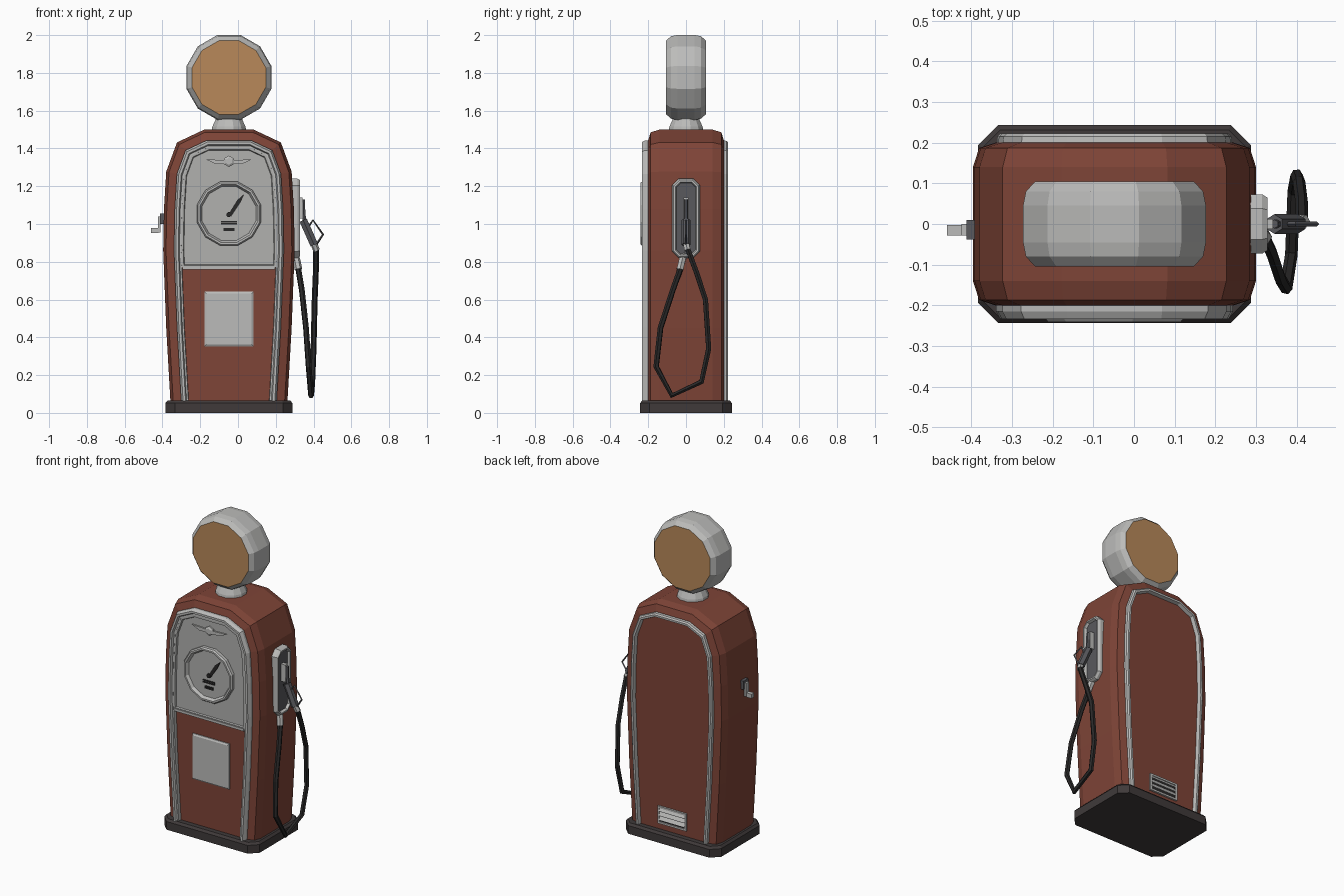
import bpy, bmesh, math
from mathutils import Vector

cube = bpy.data.objects.get("Cube")
if cube:
    bpy.data.objects.remove(cube, do_unlink=True)

CX = -0.048  # centre line of the cabinet


def material(name, r, g, b):
    m = bpy.data.materials.new(name)
    m.use_nodes = True
    m.diffuse_color = (r, g, b, 1)
    m.node_tree.nodes["Principled BSDF"].inputs["Base Color"].default_value = (r, g, b, 1)
    return m


RED = material("red_paint", 0.21, 0.058, 0.038)
SILVER = material("silver", 0.5, 0.5, 0.49)
PANEL = material("panel_grey", 0.44, 0.44, 0.43)
STEEL = material("dark_steel", 0.10, 0.10, 0.11)
BLACK = material("black_rubber", 0.022, 0.021, 0.021)
BASE = material("base_brown_black", 0.05, 0.042, 0.042)
AMBER = material("amber_glass", 0.48, 0.25, 0.10)


def add(name, mesh, *mats):
    ob = bpy.data.objects.new(name, mesh)
    bpy.context.collection.objects.link(ob)
    for m in mats:
        mesh.materials.append(m)
    return ob


def inset(pts, d):
    """Move a counter-clockwise outline inwards with mitred corners."""
    out = []
    for i, p in enumerate(pts):
        a = (p - pts[i - 1]).normalized()
        b = (pts[(i + 1) % len(pts)] - p).normalized()
        n1, n2 = Vector((-a.y, a.x)), Vector((-b.y, b.x))
        out.append(p + (n1 + n2) * (d / (1 + n1.dot(n2))))
    return out


def loft(name, outline, rings, mat, cap_mat=None, axis="y", caps=True):
    """Skin an outline through (inset, depth) rings along an axis."""
    place = {"x": lambda p, w: (w, p.x, p.y),
             "y": lambda p, w: (p.x, w, p.y),
             "z": lambda p, w: (p.x, p.y, w)}[axis]
    outline = [Vector(p) for p in outline]
    bm = bmesh.new()
    loops = [[bm.verts.new(place(p, w)) for p in inset(outline, d)] for d, w in rings]
    n = len(outline)
    for lo, hi in zip(loops, loops[1:]):
        for i in range(n):
            j = (i + 1) % n
            bm.faces.new((lo[i], lo[j], hi[j], hi[i]))
    if caps:
        for loop in (loops[0], loops[-1]):
            bm.faces.new(loop).material_index = 1 if cap_mat else 0
    bmesh.ops.recalc_face_normals(bm, faces=bm.faces)
    mesh = bpy.data.meshes.new(name)
    bm.to_mesh(mesh)
    bm.free()
    return add(name, mesh, mat, *([cap_mat] if cap_mat else []))


def ngon(cx, cy, apothem, n=12):
    r = apothem / math.cos(math.pi / n)
    return [(cx + r * math.cos((i + 0.5) * math.tau / n),
             cy + r * math.sin((i + 0.5) * math.tau / n)) for i in range(n)]


def rect(x0, x1, y0, y1, c=0.0):
    if not c:
        return [(x0, y0), (x1, y0), (x1, y1), (x0, y1)]
    return [(x0 + c, y0), (x1 - c, y0), (x1, y0 + c), (x1, y1 - c),
            (x1 - c, y1), (x0 + c, y1), (x0, y1 - c), (x0, y0 + c)]


def box(name, x, y, z, mat):
    return loft(name, rect(*x, *z), [(0, y[0]), (0, y[1])], mat)


def tube(name, pts, radius, mat, res=1):
    cu = bpy.data.curves.new(name, "CURVE")
    cu.dimensions = "3D"
    cu.bevel_depth, cu.bevel_resolution, cu.use_fill_caps = radius, res, True
    sp = cu.splines.new("POLY")
    sp.points.add(len(pts) - 1)
    for q, p in zip(sp.points, pts):
        q.co = (*p, 1)
    sp.use_smooth = False
    tmp = bpy.data.objects.new(name + "_path", cu)
    mesh = bpy.data.meshes.new_from_object(tmp)
    bpy.data.objects.remove(tmp)
    mesh.materials.clear()
    return add(name, mesh, mat)


# Arched cabinet outline: half width at each height
SIDE = [(0.305, -0.05), (0.31, 0.065), (0.332, 0.45), (0.348, 0.86),
        (0.344, 1.08), (0.332, 1.277), (0.275, 1.432), (0.13, 1.5)]


def arch(bottom):
    for (w0, z0), (w1, z1) in zip(SIDE, SIDE[1:]):
        if z0 <= bottom < z1:
            start = (w0 + (w1 - w0) * (bottom - z0) / (z1 - z0), bottom)
    half = [start] + [s for s in SIDE if s[1] > bottom]
    return [(CX + w, z) for w, z in half] + [(CX - w, z) for w, z in reversed(half)]


# Plinth and cabinet
loft("base", rect(CX - 0.336, CX + 0.336, -0.243, 0.243, 0.05),
     [(0, 0), (0, 0.052), (0.012, 0.066)], BASE, axis="z")
loft("cabinet", arch(0.005),
     [(0.055, -0.2), (0.015, -0.187), (0, -0.14), (0, 0.14), (0.015, 0.187), (0.055, 0.2)], RED)

# Chrome arches on front and back
loft("front_trim", arch(-0.05), [(0.057, -0.19), (0.057, -0.215), (0.067, -0.234),
     (0.08, -0.234), (0.086, -0.222), (0.095, -0.222), (0.098, -0.19)], SILVER, caps=False)
loft("back_trim", arch(-0.05), [(0.057, 0.19), (0.06, 0.215), (0.068, 0.223),
     (0.08, 0.223), (0.088, 0.19)], SILVER, caps=False)

# Upper front panel, sill and lower plate
loft("dial_panel", arch(0.675), [(0.095, -0.19), (0.095, -0.221), (0.106, -0.221),
     (0.11, -0.212)], PANEL)
box("panel_sill", (CX - 0.245, CX + 0.245), (-0.225, -0.19), (0.76, 0.776), SILVER)
loft("price_plate", rect(CX - 0.13, CX + 0.13, 0.352, 0.642),
     [(0, -0.19), (0, -0.206), (0.01, -0.212)], SILVER)

# Dial with needle and counter bars
DZ = 1.055
loft("dial", ngon(CX, DZ, 0.17), [(0, -0.2), (0, -0.232), (0.007, -0.241), (0.017, -0.241),
     (0.027, -0.222)], SILVER, PANEL)
loft("needle", [(CX - 0.004, 1.05), (CX + 0.012, 1.04), (CX + 0.062, 1.115), (CX + 0.082, 1.16),
     (CX + 0.045, 1.128)], [(0, -0.22), (0, -0.228)], BLACK)
loft("needle_hub", ngon(CX, 1.05, 0.013, 8), [(0, -0.22), (0, -0.23)], BLACK)
for i, (w, z) in enumerate([(0.042, 1.013), (0.042, 1.001), (0.03, 0.976), (0.03, 0.966)]):
    box(f"counter_bar_{i}", (CX - w, CX + w), (-0.227, -0.22), (z - 0.004, z + 0.004), BLACK)

# Winged badge
loft("badge_centre", ngon(CX, 1.332, 0.026, 6), [(0, -0.205), (0, -0.222), (0.01, -0.228)], SILVER)
for s in (-1, 1):
    wing = [(0.02, 1.318), (0.07, 1.318), (0.122, 1.342), (0.02, 1.338)]
    pts = [(CX + s * u, z) for u, z in wing]
    loft("badge_wing_" + ("right" if s < 0 else "left"), pts if s > 0 else pts[::-1],
         [(0, -0.205), (0, -0.221)], SILVER)

# Lamp globe on its neck
loft("globe", ngon(CX, 1.776, 0.225), [(0.026, -0.1), (0.03, -0.105), (0.007, -0.08), (0, -0.045),
     (0, 0.045), (0.007, 0.08), (0.03, 0.105), (0.026, 0.1)][1:-1], SILVER, AMBER)
loft("globe_neck", ngon(CX, 0, 0.092), [(0, 1.49), (0.004, 1.515), (0.02, 1.55), (0.018, 1.59)],
     SILVER, axis="z")

# Rear vent with louvres
box("vent_back", (CX - 0.09, CX + 0.09), (0.19, 0.204), (0.115, 0.205), BLACK)
loft("vent_frame", rect(CX - 0.1, CX + 0.1, 0.105, 0.215),
     [(0, 0.19), (0, 0.212), (0.012, 0.212), (0.012, 0.19)], SILVER, caps=False)
for i in range(3):
    z = 0.128 + i * 0.028
    loft(f"vent_louvre_{i}", [(0.202, z + 0.022), (0.216, z), (0.216, z + 0.004), (0.202, z + 0.028)],
         [(0, CX - 0.09), (0, CX + 0.09)], SILVER, axis="x")

# Nozzle holder on the left side
loft("nozzle_holder", rect(-0.073, 0.073, 0.82, 1.24, 0.035),
     [(0, 0.27), (0, 0.315), (0.008, 0.328), (0.017, 0.328), (0.023, 0.312)],
     SILVER, STEEL, axis="x")
box("nozzle_hook", (0.31, 0.342), (-0.012, 0.012), (1.03, 1.14), SILVER)

# Nozzle: spout, grip, guard and collar
tube("nozzle_spout", [(0.345, 0, 1.13), (0.347, 0, 1.06), (0.355, 0, 0.99)], 0.011, STEEL)
tube("nozzle_grip", [(0.345, 0, 1.02), (0.372, 0, 0.96), (0.403, 0, 0.89)], 0.024, STEEL)
tube("nozzle_guard", [(0.372, 0, 0.985), (0.397, 0, 1.02), (0.45, 0, 0.945), (0.408, 0, 0.88)],
     0.006, STEEL, 0)
tube("nozzle_collar", [(0.4, 0, 0.9), (0.416, 0.008, 0.86)], 0.018, SILVER)

# Hanging hose loop and wall connector
tube("hose", [(0.413, 0.008, 0.87), (0.412, 0.055, 0.745), (0.406, 0.103, 0.6),
     (0.4, 0.12, 0.34), (0.393, 0.082, 0.165), (0.387, -0.075, 0.092), (0.374, -0.158, 0.245),
     (0.36, -0.135, 0.45), (0.338, -0.07, 0.65), (0.318, -0.027, 0.77)], 0.0155, BLACK)
tube("hose_connector", [(0.295, -0.012, 0.84), (0.31, -0.02, 0.81), (0.32, -0.032, 0.76)],
     0.02, SILVER)

# Crank on the right side
box("crank_hub", (-0.412, -0.38), (-0.038, 0.01), (1.0, 1.055), STEEL)
box("crank_arm", (-0.424, -0.41), (-0.028, 0.0), (0.955, 1.04), SILVER)
box("crank_handle", (-0.46, -0.42), (-0.028, -0.002), (0.953, 0.98), SILVER)
